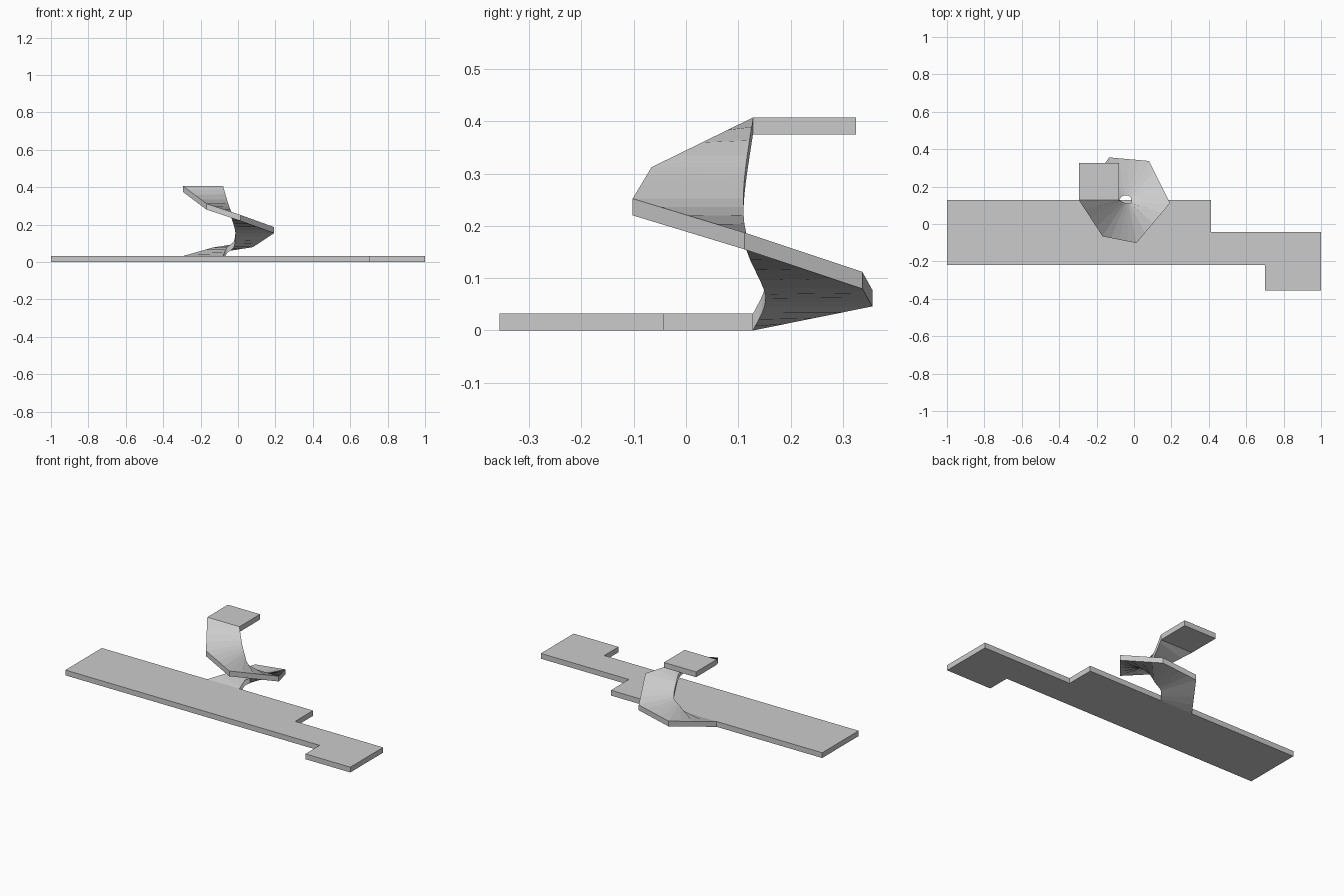
import bpy
from mathutils import Vector

if "Cube" in bpy.data.objects:
    bpy.data.objects.remove(bpy.data.objects["Cube"])

T = 0.032  # slab thickness


def make(name, verts, faces):
    me = bpy.data.meshes.new(name)
    me.from_pydata(verts, [], faces)
    me.update()
    ob = bpy.data.objects.new(name, me)
    bpy.context.collection.objects.link(ob)
    return ob


def slab(name, outline, z):
    # counter-clockwise outline extruded up by the thickness
    n = len(outline)
    verts = [(x, y, z + h) for h in (0, T) for x, y in outline]
    faces = [tuple(reversed(range(n))), tuple(range(n, 2 * n))]
    faces += [(i, (i + 1) % n, n + (i + 1) % n, n + i) for i in range(n)]
    return make(name, verts, faces)


# Ground walkway with stepped end
slab("lower_walkway", [(-1, -0.22), (0.70, -0.22), (0.70, -0.356), (1, -0.356),
                       (1, -0.043), (0.412, -0.043), (0.412, 0.128), (-1, 0.128)], 0)

# Upper landing
slab("upper_landing", [(-0.295, 0.128), (-0.08, 0.128), (-0.08, 0.325), (-0.295, 0.325)], 0.375)

# Spiral ramp: outer and inner edge stations with bottom heights
outer = [(-0.295, 0.128), (-0.133, 0.356), (0.08, 0.337), (0.193, 0.112),
         (0.013, -0.102), (-0.168, -0.066), (-0.295, 0.128)]
inner = [(-0.08, 0.128), (-0.06, 0.15), (-0.022, 0.148), (-0.014, 0.115),
         (-0.03, 0.11), (-0.052, 0.114), (-0.08, 0.128)]
heights = [0, 0.046, 0.08, 0.155, 0.22, 0.28, 0.375]
P = [Vector((*p, z)) for p, z in zip(outer, heights)]
Q = [Vector((*p, z)) for p, z in zip(inner, heights)]


def smooth(pts, i, t):
    # Catmull-Rom interpolation for the tight inner edge
    a, b, c, d = (pts[max(0, min(len(pts) - 1, i + k))] for k in (-1, 0, 1, 2))
    return 0.5 * (2 * b + (c - a) * t + (2 * a - 5 * b + 4 * c - d) * t * t
                  + (3 * b - a - 3 * c + d) * t ** 3)


STEPS = 4
up = Vector((0, 0, T))
rings = []
for i in range(6):
    for k in range(STEPS):
        t = k / STEPS
        rings.append((P[i].lerp(P[i + 1], t), smooth(Q, i, t)))
rings.append((P[6], Q[6]))

verts, faces = [], []
for o, n in rings:
    verts += [o, n, n + up, o + up]
for r in range(len(rings) - 1):
    a, b = 4 * r, 4 * r + 4
    faces += [(a + j, b + j, b + (j + 1) % 4, a + (j + 1) % 4) for j in range(4)]
e = 4 * (len(rings) - 1)
faces += [(0, 1, 2, 3), (e + 3, e + 2, e + 1, e)]
make("spiral_ramp", verts, faces)
